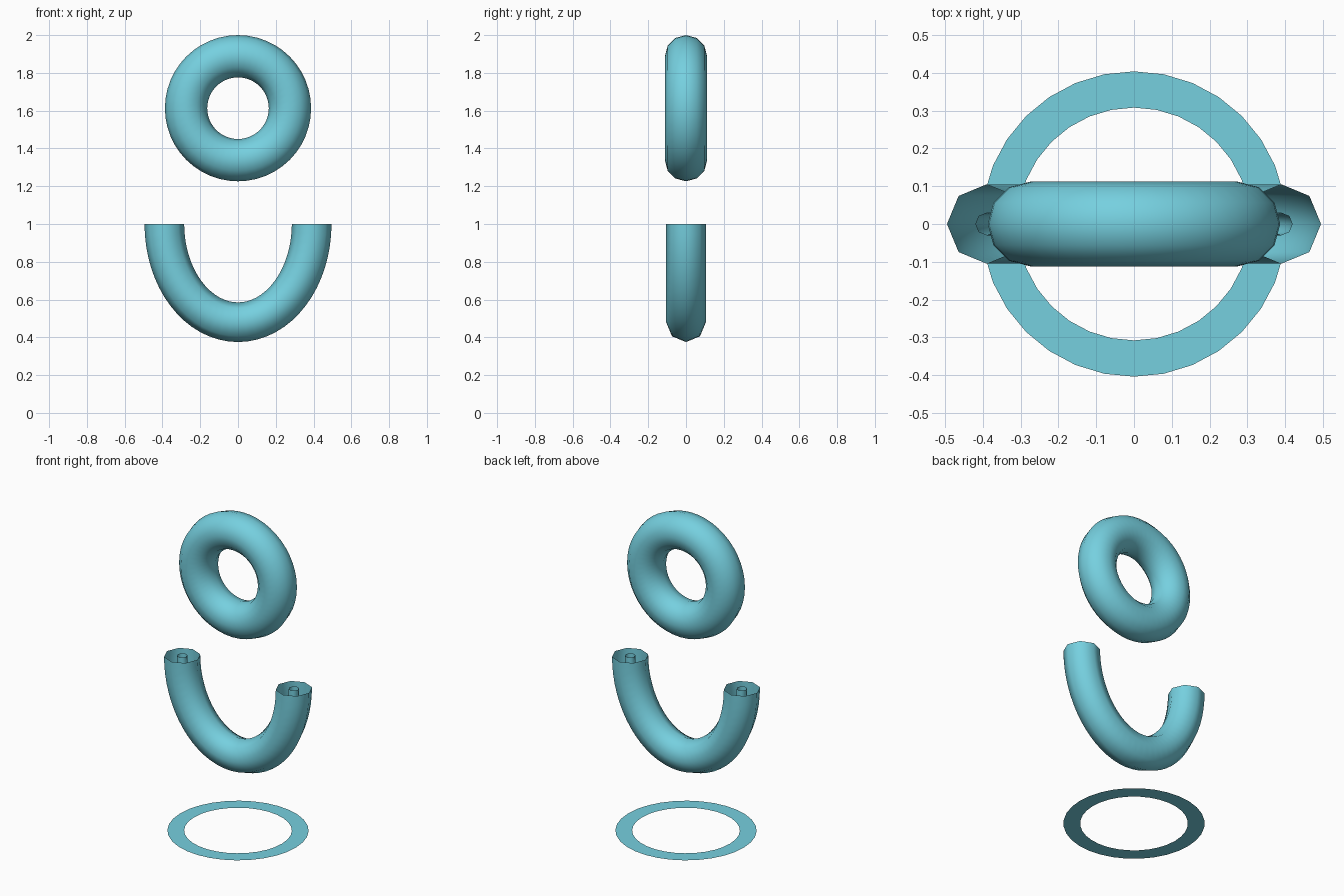
import bpy, bmesh
from math import sin, cos, pi, hypot
from mathutils import Vector

if "Cube" in bpy.data.objects:
    bpy.data.objects.remove(bpy.data.objects["Cube"])

mat = bpy.data.materials.new("aqua")
mat.diffuse_color = (0.18, 0.63, 0.74, 1)
mat.use_nodes = True
mat.node_tree.nodes["Principled BSDF"].inputs["Base Color"].default_value = mat.diffuse_color


def add_object(name, bm, smooth=True):
    bmesh.ops.recalc_face_normals(bm, faces=bm.faces)
    for f in bm.faces:
        f.smooth = smooth
    mesh = bpy.data.meshes.new(name)
    bm.to_mesh(mesh)
    bm.free()
    mesh.materials.append(mat)
    ob = bpy.data.objects.new(name, mesh)
    bpy.context.collection.objects.link(ob)
    return ob


def tube(name, a, b, zc, radius, sides, start, end, steps, closed=False):
    """Sweep a round section along an elliptical arc in the XZ plane."""
    bm = bmesh.new()
    rings = []
    for i in range(steps if closed else steps + 1):
        t = start + (end - start) * i / steps
        centre = Vector((a * cos(t), 0, zc + b * sin(t)))
        k = hypot(b * cos(t), a * sin(t))
        normal = Vector((b * cos(t) / k, 0, a * sin(t) / k))
        rings.append([bm.verts.new(centre + radius * (
            normal * cos(2 * pi * j / sides) + Vector((0, 1, 0)) * sin(2 * pi * j / sides)))
            for j in range(sides)])
    for i in range(steps):
        r, s = rings[i], rings[(i + 1) % len(rings)]
        for j in range(sides):
            n = (j + 1) % sides
            bm.faces.new((r[j], r[n], s[n], s[j]))
    return add_object(name, bm)


# Upright ring at the top
tube("upper_ring", 0.275, 0.275, 1.613, 0.112, 12, 0, 2 * pi, 48, closed=True)

# Open U-shaped tube with a thin tube running inside it
tube("u_tube", 0.39, 0.52, 1.0, 0.105, 8, pi, 2 * pi, 32)
tube("u_tube_core", 0.39, 0.52, 1.0, 0.03, 8, pi, 2 * pi, 32)

# Flat ring on the ground
bm = bmesh.new()
seg = 32
inner, outer = [[bm.verts.new((r * sin(2 * pi * i / seg), r * cos(2 * pi * i / seg), 0))
                 for i in range(seg)] for r in (0.308, 0.404)]
for i in range(seg):
    n = (i + 1) % seg
    bm.faces.new((inner[i], outer[i], outer[n], inner[n]))
bmesh.ops.recalc_face_normals(bm, faces=bm.faces)
bm.normal_update()
add_object("ground_ring", bm, smooth=False)
